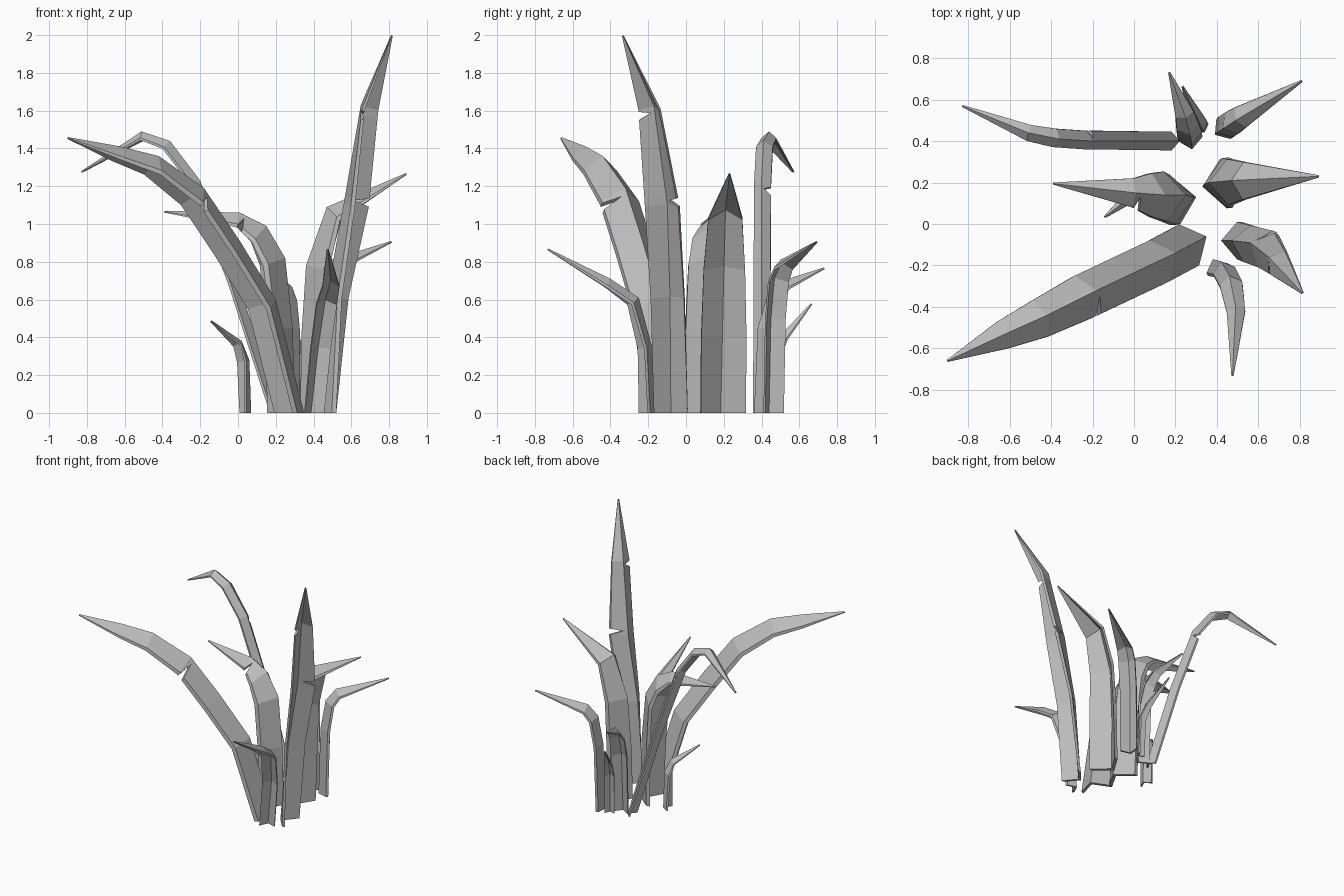
import bpy
import bmesh
from math import cos, sin, radians
from mathutils import Vector

cube = bpy.data.objects.get("Cube")
if cube:
    bpy.data.objects.remove(cube)

# One plain grey for every leaf
grey = bpy.data.materials.new("plain_grey")
grey.use_nodes = True
colour = (0.5, 0.5, 0.5, 1)
grey.diffuse_color = colour
grey.node_tree.nodes["Principled BSDF"].inputs["Base Color"].default_value = colour

LEFT, RIGHT = (1, 4), (2, 5)    # section indices of the two leaf edges


def section(ridge, tangent, heading, width):
    """Folded V section with thickness: ridge and two edges, above and below."""
    side = Vector((-sin(heading), cos(heading), 0))
    normal = tangent.cross(side).normalized()
    drop = normal * width * 0.85
    upper = [ridge, ridge - drop + side * width, ridge - drop - side * width]
    return upper + [p - normal * (width * 0.22 + 0.004) for p in upper]


def cut_notch(rings, spot, edge):
    """Three close sections, the middle one pulled in to make a torn edge."""
    i = int(spot)
    a, b = rings[i], rings[i + 1]
    gap = 0.022 / (b[0] - a[0]).length
    extra = []
    for step in (-gap, 0, gap):
        ring = [p.lerp(q, spot - i + step) for p, q in zip(a, b)]
        if step == 0:
            for k in edge:
                ring[k] = ring[k].lerp(ring[k - edge[0] % 3], 0.75)
        extra.append(ring)
    return rings[:i + 1] + extra + rings[i + 1:]


def leaf(name, turn, stations, notches=()):
    """Loft a leaf along its ridge; each station is x, y, z, half width."""
    ridge = [Vector(s[:3]) for s in stations]
    last = len(ridge) - 1
    rings = []
    for i, s in enumerate(stations):
        if i == 0:
            tangent = Vector((0, 0, 1))
        elif i == last:
            tangent = (ridge[i] - ridge[i - 1]).normalized()
        else:
            tangent = (ridge[i] - ridge[i - 1]).normalized() + (ridge[i + 1] - ridge[i]).normalized()
        heading = radians(turn[0] + (turn[1] - turn[0]) * i / last)
        rings.append(section(ridge[i], tangent, heading, s[3]))
    # Cut from the tip down so earlier positions stay valid
    for spot, edge in sorted(notches, reverse=True):
        rings = cut_notch(rings, spot, edge)

    bm = bmesh.new()
    loops = [[bm.verts.new(p) for p in ring] for ring in rings]
    outline = (0, 1, 4, 3, 5, 2)
    for low, high in zip(loops, loops[1:]):
        for a, b in zip(outline, outline[1:] + outline[:1]):
            bm.faces.new((low[a], low[b], high[b], high[a]))
    for end in (loops[0], loops[-1]):
        bm.faces.new([end[k] for k in (0, 1, 4, 3)])
        bm.faces.new([end[k] for k in (0, 3, 5, 2)])
    bmesh.ops.recalc_face_normals(bm, faces=bm.faces)
    mesh = bpy.data.meshes.new(name)
    bm.to_mesh(mesh)
    bm.free()
    mesh.materials.append(grey)
    bpy.context.collection.objects.link(bpy.data.objects.new(name, mesh))


TIP = 0.005

# Large leaves
leaf("tall_leaf", (0, -45), [
    (.42, -.08, 0, .09), (.47, -.08, .62, .09), (.56, -.09, 1.11, .095),
    (.65, -.16, 1.63, .065), (.81, -.33, 2, TIP)],
    [(2.05, LEFT), (2.94, RIGHT)])
leaf("long_front_leaf", (206, 206), [
    (.35, -.06, 0, .11), (.2, -.14, .6, .11), (.01, -.23, .91, .11),
    (-.18, -.32, 1.19, .11), (-.42, -.44, 1.36, .095),
    (-.62, -.53, 1.41, .07), (-.9, -.66, 1.46, TIP)],
    [(2.9, LEFT)])
leaf("drooping_back_leaf", (180, 160), [
    (.22, .4, 0, .045), (0, .4, .7, .045), (-.2, .4, 1.23, .045),
    (-.36, .41, 1.44, .045), (-.51, .44, 1.49, .04), (-.83, .57, 1.28, TIP)],
    [(1.93, RIGHT)])
leaf("wide_left_leaf", (190, 175), [
    (.3, .13, 0, .115), (.29, .13, .45, .12), (.25, .14, .82, .12),
    (.15, .14, .99, .105), (.01, .15, 1.06, .07), (-.39, .195, 1.07, TIP)],
    [(3.8, LEFT)])
leaf("wide_right_leaf", (8, -5), [
    (.33, .18, 0, .12), (.335, .19, .4, .12), (.36, .2, .78, .11),
    (.47, .21, 1.09, .09), (.89, .23, 1.27, TIP)])

# Small outer leaves
leaf("small_front_leaf", (295, 268), [
    (.38, -.17, 0, .055), (.42, -.18, .35, .055), (.46, -.25, .61, .055),
    (.49, -.4, .71, .045), (.475, -.73, .87, TIP)])
leaf("small_right_leaf", (35, 30), [
    (.39, .43, 0, .06), (.4, .44, .5, .06), (.43, .46, .72, .06),
    (.49, .5, .81, .055), (.81, .69, .91, TIP)])
leaf("small_back_leaf", (100, 110), [
    (.28, .36, 0, .06), (.28, .38, .45, .06), (.27, .43, .62, .055),
    (.25, .51, .7, .045), (.17, .73, .77, TIP)])
leaf("thin_back_leaf", (115, 115), [
    (.34, .44, 0, .035), (.335, .45, .3, .035), (.31, .5, .41, .03),
    (.235, .66, .58, TIP)])
leaf("short_left_leaf", (195, 225), [
    (.07, .18, 0, .045), (.06, .18, .28, .045), (.02, .16, .38, .035),
    (-.14, .035, .49, TIP)])
